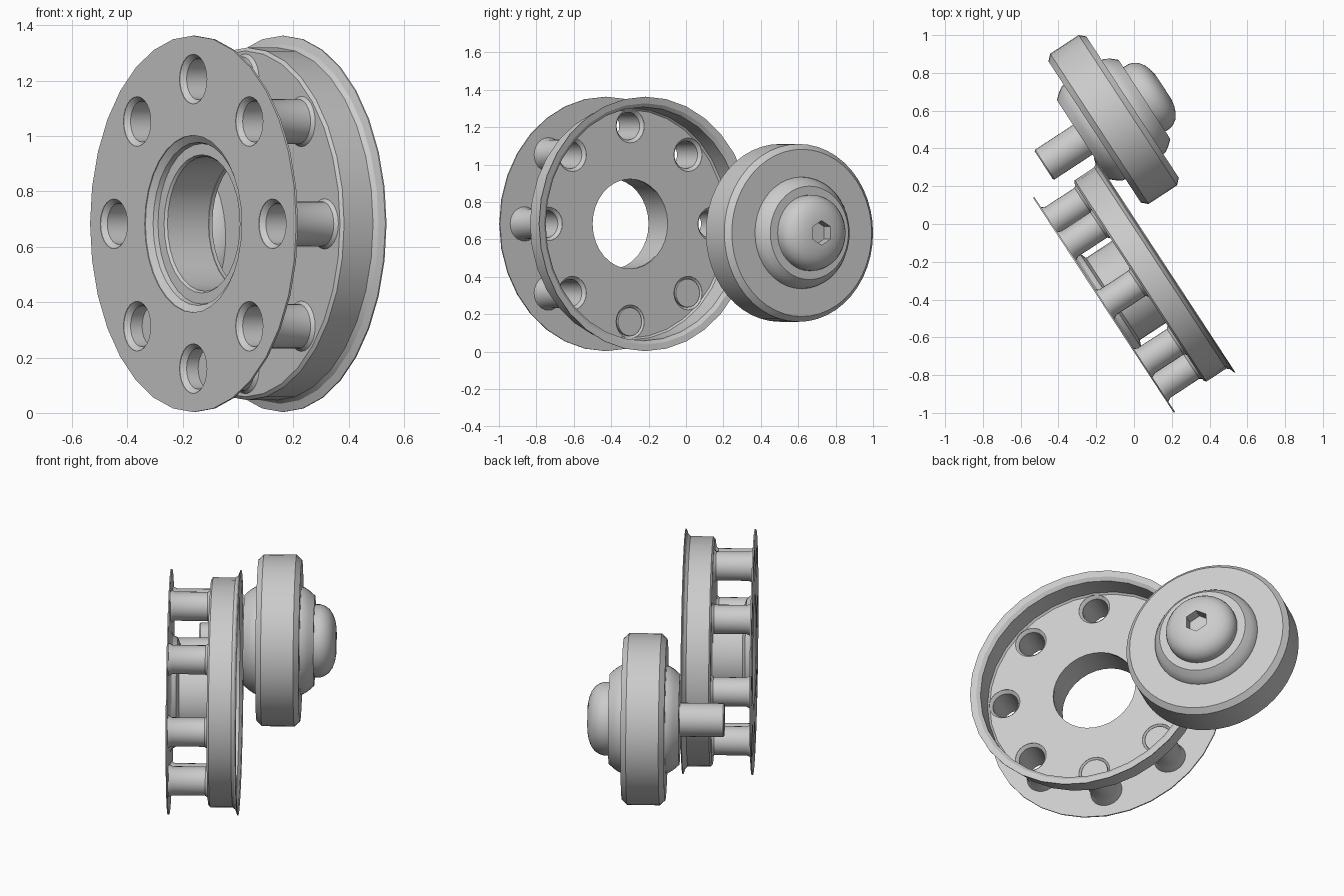
import bpy, bmesh
from math import pi, cos, sin, radians
from mathutils import Matrix, Vector

cube = bpy.data.objects.get("Cube")
if cube:
    bpy.data.objects.remove(cube, do_unlink=True)

steel = bpy.data.materials.new("plain_grey")
steel.use_nodes = True
GREY = (0.6, 0.6, 0.6, 1)
steel.diffuse_color = GREY
steel.node_tree.nodes["Principled BSDF"].inputs["Base Color"].default_value = GREY

# Shared axle direction: local z runs along the axle, local y is up
AXLE = Vector((0.837, 0.548, 0)).normalized()
UP = Vector((0, 0, 1))
SIDE = UP.cross(AXLE)


def frame(x, y, z):
    basis = Matrix((SIDE, UP, AXLE)).transposed().to_4x4()
    return Matrix.Translation((x, y, z)) @ basis


WHEEL = frame(-0.162, -0.43, 0.683)
ROLLER = frame(-0.108, 0.553, 0.635)


def finish(name, bm, matrix):
    bmesh.ops.recalc_face_normals(bm, faces=bm.faces)
    mesh = bpy.data.meshes.new(name)
    bm.to_mesh(mesh)
    bm.free()
    mesh.materials.append(steel)
    obj = bpy.data.objects.new(name, mesh)
    obj.matrix_world = matrix
    bpy.context.collection.objects.link(obj)
    return obj


def lathe(name, profile, matrix, sides=32):
    """Spin a closed (distance along axle, radius) outline."""
    bm = bmesh.new()
    verts = [bm.verts.new((r, 0, s)) for s, r in profile]
    edges = [bm.edges.new((verts[i - 1], verts[i])) for i in range(len(verts))]
    bmesh.ops.spin(bm, geom=verts + edges, cent=(0, 0, 0), axis=(0, 0, 1),
                   angle=2 * pi, steps=sides)
    bmesh.ops.remove_doubles(bm, verts=bm.verts, dist=0.0002)
    return finish(name, bm, matrix)


def cut(obj, places, radius, low, high, sides):
    """Cut straight holes along the axle."""
    bm = bmesh.new()
    for x, y in places:
        bmesh.ops.create_cone(bm, cap_ends=True, segments=sides, radius1=radius,
                              radius2=radius, depth=high - low,
                              matrix=Matrix.Translation((x, y, (low + high) / 2)))
    cutter = finish("hole_cutter", bm, obj.matrix_world.copy())
    cutter.hide_render = True
    mod = obj.modifiers.new("holes", "BOOLEAN")
    mod.operation, mod.solver, mod.object = "DIFFERENCE", "EXACT", cutter
    bpy.context.view_layer.update()
    bpy.context.view_layer.objects.active = obj
    bpy.ops.object.modifier_apply(modifier=mod.name)
    bpy.data.objects.remove(cutter, do_unlink=True)


angles = [radians(45 * i) for i in range(8)]
spots = [(0.523 * cos(a), 0.523 * sin(a)) for a in angles]
parts = []

# Thin front flange with a ring of holes
front_flange = lathe("front_flange", [(0, 0.68), (0, 0.32), (0.008, 0.32), (0.008, 0.68)], WHEEL)
cut(front_flange, spots, 0.09, -0.05, 0.05, 24)
parts.append(front_flange)

# Open-backed drum with a flared rear lip
drum = lathe("drum", [
    (0.225, 0.24), (0.225, 0.625), (0.235, 0.637), (0.36, 0.637), (0.375, 0.65),
    (0.385, 0.68), (0.39, 0.68), (0.385, 0.645), (0.37, 0.625),
    (0.25, 0.62), (0.24, 0.61), (0.24, 0.24)], WHEEL)
cut(drum, spots, 0.09, 0.15, 0.3, 24)
parts.append(drum)

# Hollow hub with a stepped front mouth
parts.append(lathe("hub", [
    (0, 0.325), (0.01, 0.31), (0.02, 0.295), (0.038, 0.29), (0.038, 0.25),
    (0.048, 0.243), (0.24, 0.243), (0.23, 0.26), (0.06, 0.26),
    (0.045, 0.3), (0.02, 0.315), (0.008, 0.335)], WHEEL))

# Spacer tubes, flared at both ends
for x, y in spots:
    parts.append(lathe("spacer_tube", [
        (0, 0.092), (0.008, 0.083), (0.02, 0.074), (0.22, 0.074),
        (0.232, 0.083), (0.24, 0.092), (0.226, 0.092), (0.212, 0.081),
        (0.03, 0.081), (0.008, 0.092)], WHEEL @ Matrix.Translation((x, y, 0)), 24))

# Plugs filling the two lower tubes
for x, y in spots[6:]:
    parts.append(lathe("tube_plug", [(0.07, 0), (0.07, 0.076), (0.237, 0.076), (0.237, 0)],
                       WHEEL @ Matrix.Translation((x, y, 0)), 24))

# Separate roller: tyre with chamfered edges
half = [(0.12, 0), (0.12, 0.447), (0.09, 0.4755)]
parts.append(lathe("roller_tyre", half + [(-s, r) for s, r in reversed(half)], ROLLER, 48))

# Tapered bosses on both faces of the roller
for name, sign in (("rear_boss", 1), ("front_boss", -1)):
    parts.append(lathe(name, [(sign * s, r) for s, r in (
        (0.115, 0), (0.115, 0.3), (0.135, 0.296), (0.165, 0.277), (0.195, 0.25), (0.195, 0))],
        ROLLER, 40))

# Axle pin
parts.append(lathe("axle_pin", [(-0.15, 0), (-0.15, 0.094), (-0.435, 0.094),
                                (-0.442, 0.088), (-0.442, 0)], ROLLER))

# Rounded bolt head with a hexagonal socket
bolt_head = lathe("bolt_head", [
    (0.19, 0), (0.19, 0.203), (0.225, 0.203), (0.25, 0.195), (0.275, 0.178),
    (0.295, 0.15), (0.308, 0.115), (0.315, 0.075), (0.316, 0)], ROLLER, 40)
cut(bolt_head, [(0, 0)], 0.066, 0.25, 0.4, 6)
parts.append(bolt_head)

# Smooth curves, sharp edges
bpy.ops.object.select_all(action="DESELECT")
for part in parts:
    part.select_set(True)
bpy.context.view_layer.objects.active = parts[0]
bpy.ops.object.shade_smooth_by_angle(angle=radians(28))
